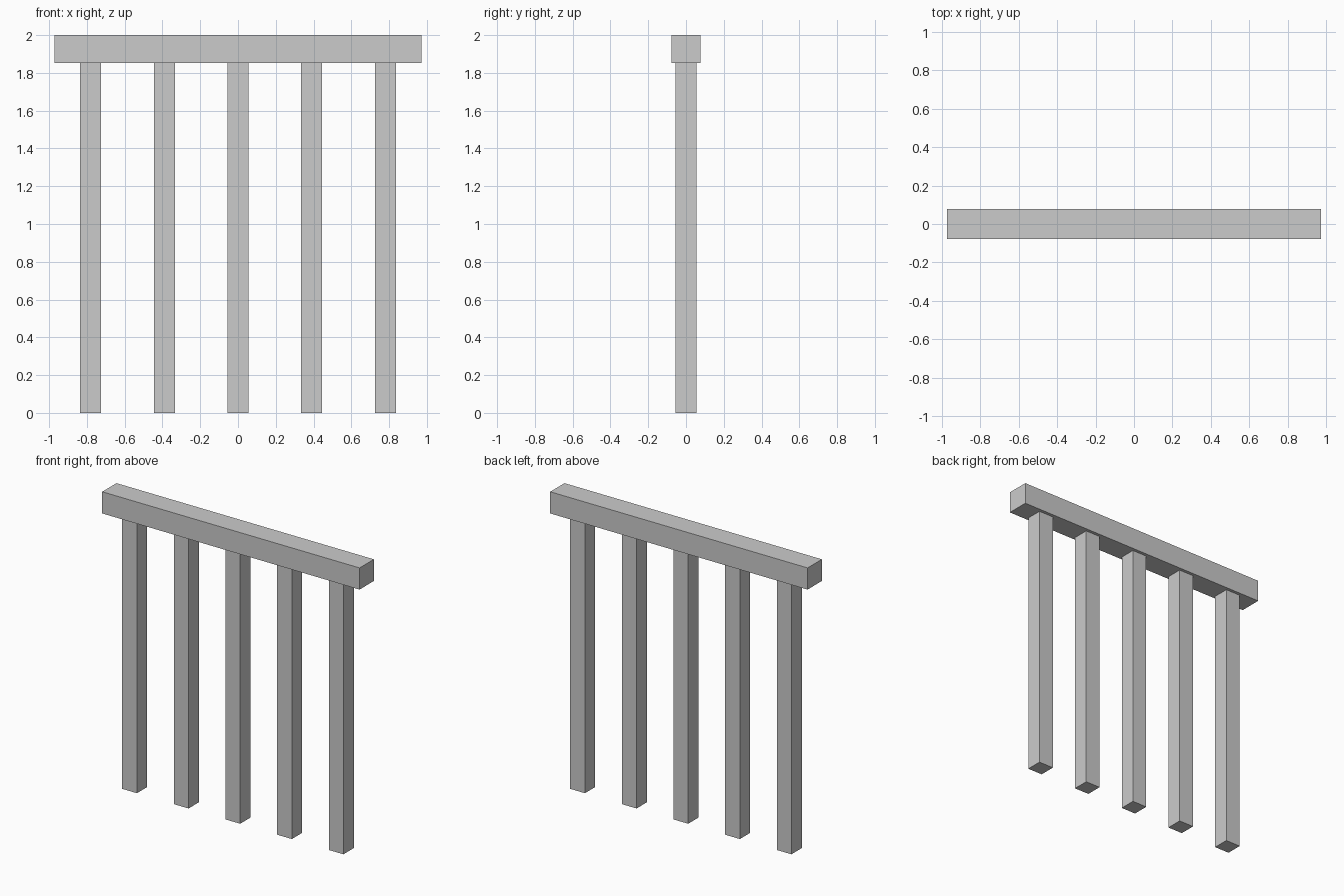
import bpy

if "Cube" in bpy.data.objects:
    bpy.data.objects.remove(bpy.data.objects["Cube"])

BEAM_BOTTOM = 1.852
POST_WIDTH = 0.111
POST_SPACING = 0.39


def box(name, size, centre):
    bpy.ops.mesh.primitive_cube_add(size=1, location=centre)
    obj = bpy.context.object
    obj.name = name
    obj.scale = size
    bpy.ops.object.transform_apply(location=False, rotation=False, scale=True)
    return obj


# Top beam resting on the posts
beam_height = 2 - BEAM_BOTTOM
box("top_beam", (1.944, 0.154, beam_height), (0, 0, BEAM_BOTTOM + beam_height / 2))

# Row of five square posts
for i in range(5):
    box(f"post_{i + 1}", (POST_WIDTH, POST_WIDTH, BEAM_BOTTOM),
        ((i - 2) * POST_SPACING, 0, BEAM_BOTTOM / 2))
